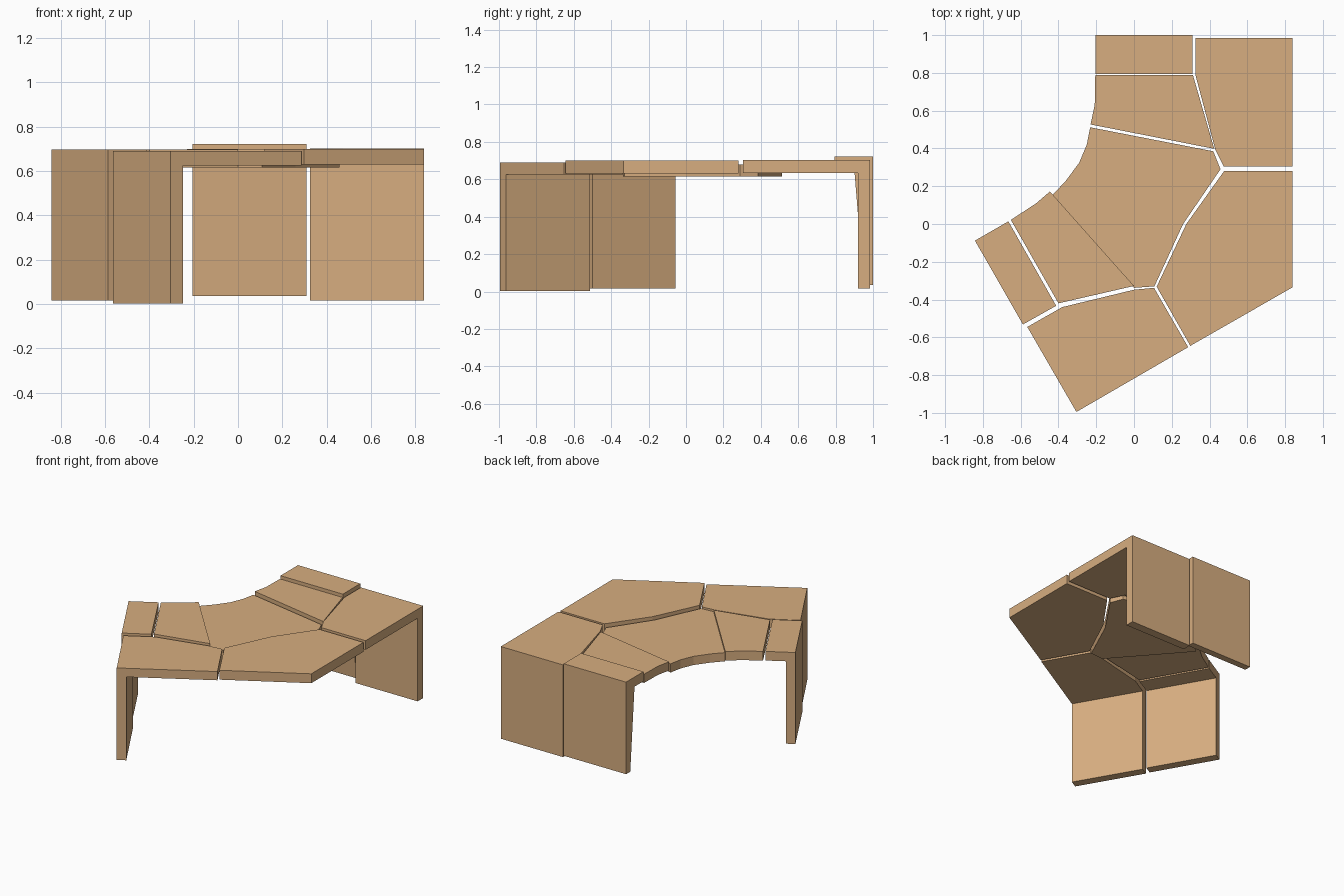
import bpy, bmesh
from mathutils import Vector

cube = bpy.data.objects.get("Cube")
if cube:
    bpy.data.objects.remove(cube, do_unlink=True)

wood = bpy.data.materials.new("light_wood")
wood.use_nodes = True
color = (0.68, 0.42, 0.215, 1)
wood.diffuse_color = color
wood.node_tree.nodes["Principled BSDF"].inputs["Base Color"].default_value = color


def panel(name, outline, bottom, top, leg=None, thick=0.065, taper=0.0):
    """Extrude an outline; leg = (edge index, floor height) folds a leg down that edge."""
    bm = bmesh.new()
    base = bm.faces.new([bm.verts.new((x, y, bottom)) for x, y in outline])
    if base.normal.z > 0 or sum(a[0] * b[1] - b[0] * a[1] for a, b in
                                zip(outline, outline[1:] + outline[:1])) > 0:
        base.normal_flip()
    ext = bmesh.ops.extrude_face_region(bm, geom=[base], use_keep_orig=True)
    for v in ext["geom"]:
        if isinstance(v, bmesh.types.BMVert):
            v.co.z = top
    bmesh.ops.recalc_face_normals(bm, faces=bm.faces[:])

    if leg:
        i, floor = leg
        a = Vector((*outline[i], 0))
        b = Vector((*outline[(i + 1) % len(outline)], 0))
        middle = sum((Vector((x, y, 0)) for x, y in outline), Vector()) / len(outline)
        inward = Vector((a.y - b.y, b.x - a.x, 0)).normalized()
        if inward.dot(middle - a) < 0:
            inward = -inward
        # Mark off the strip along the edge and pull it down to the floor
        bmesh.ops.bisect_plane(bm, geom=bm.verts[:] + bm.edges[:] + bm.faces[:],
                               plane_co=a + inward * thick, plane_no=inward)
        bm.normal_update()
        strip = [f for f in bm.faces if f.normal.z < -0.9
                 and inward.dot(f.calc_center_median() - a) < thick]
        ext = bmesh.ops.extrude_face_region(bm, geom=strip)
        bmesh.ops.delete(bm, geom=[f for f in strip if f.is_valid], context='FACES')
        for v in ext["geom"]:
            if isinstance(v, bmesh.types.BMVert):
                v.co.z = floor
                if inward.dot(v.co - a) > thick / 2:
                    v.co -= inward * taper
        bmesh.ops.recalc_face_normals(bm, faces=bm.faces[:])

    mesh = bpy.data.meshes.new(name)
    bm.to_mesh(mesh)
    bm.free()
    mesh.materials.append(wood)
    obj = bpy.data.objects.new(name, mesh)
    bpy.context.collection.objects.link(obj)
    return obj


# Back wing: outer panel with leg, raised end cap with leg, inner panel
panel("back_outer_panel",
      [(0.84, 0.985), (0.325, 0.985), (0.325, 0.79), (0.43, 0.395),
       (0.475, 0.305), (0.84, 0.305)], 0.635, 0.703, (0, 0.015))
panel("back_end_cap",
      [(0.31, 1.0), (-0.205, 1.0), (-0.205, 0.794), (0.31, 0.794)],
      0.65, 0.722, (0, 0.035), thick=0.1, taper=0.05)
panel("back_inner_panel",
      [(-0.205, 0.788), (0.312, 0.788), (0.425, 0.398), (-0.23, 0.527),
       (-0.208, 0.63)], 0.635, 0.70)

# Middle of the desk: lower curved centre and the large corner panel
panel("centre_panel",
      [(-0.232, 0.512), (0.42, 0.385), (0.458, 0.29), (0.26, 0), (0.108, -0.33),
       (0, -0.338), (-0.43, 0.155), (-0.36, 0.23), (-0.29, 0.325), (-0.25, 0.42)],
      0.615, 0.68)
panel("corner_panel",
      [(0.84, 0.28), (0.477, 0.28), (0.277, 0), (0.12, -0.332), (0.298, -0.645),
       (0.84, -0.335)], 0.63, 0.70)

# Front wing: inner panel, end cap with leg, outer panel with leg
panel("front_inner_panel",
      [(-0.445, 0.172), (0, -0.328), (-0.40, -0.42), (-0.652, 0.022), (-0.52, 0.108)],
      0.63, 0.698)
panel("front_end_cap",
      [(-0.842, -0.088), (-0.588, -0.532), (-0.412, -0.433), (-0.665, 0.014)],
      0.63, 0.698, (0, 0.015))
panel("front_outer_panel",
      [(-0.565, -0.545), (-0.305, -0.995), (0.287, -0.652), (0.106, -0.338),
       (0, -0.348), (-0.38, -0.44)], 0.625, 0.69, (0, 0.003))
